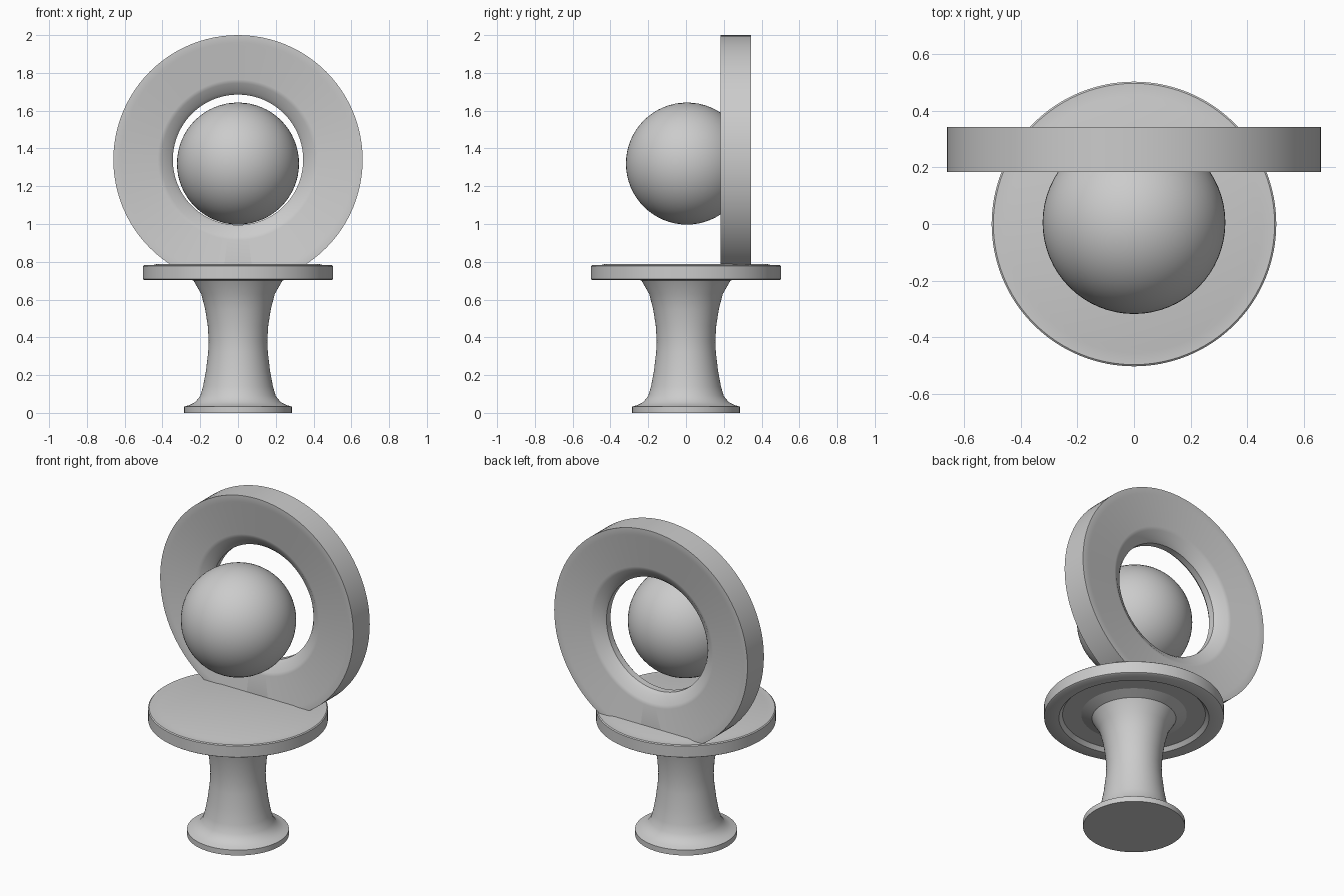
import bpy, bmesh, math
from mathutils import Matrix, Vector

if "Cube" in bpy.data.objects:
    bpy.data.objects.remove(bpy.data.objects["Cube"])

def lathe(name, profile, steps=96, closed=False, matrix=None, cut_z=None):
    """Spin an (r, z) profile about z, then optionally place it and trim its underside."""
    bm = bmesh.new()
    verts = [bm.verts.new((r, 0, z)) for r, z in profile]
    edges = [bm.edges.new(p) for p in zip(verts, verts[1:])]
    if closed:
        edges.append(bm.edges.new((verts[-1], verts[0])))
    bmesh.ops.spin(bm, geom=verts + edges, cent=(0, 0, 0), axis=(0, 0, 1),
                   angle=math.tau, steps=steps, use_merge=True)
    bmesh.ops.remove_doubles(bm, verts=bm.verts, dist=1e-5)
    if matrix:
        bm.transform(matrix)
    if cut_z is not None:
        res = bmesh.ops.bisect_plane(bm, geom=bm.verts[:] + bm.edges[:] + bm.faces[:],
                                     plane_co=(0, 0, cut_z), plane_no=(0, 0, -1), clear_outer=True)
        bmesh.ops.holes_fill(bm, edges=[e for e in bm.edges if e.is_boundary])
    bmesh.ops.recalc_face_normals(bm, faces=bm.faces)
    return finish(name, bm)

def finish(name, bm):
    me = bpy.data.meshes.new(name)
    bm.to_mesh(me)
    bm.free()
    ob = bpy.data.objects.new(name, me)
    bpy.context.collection.objects.link(ob)
    bpy.ops.object.select_all(action='DESELECT')
    ob.select_set(True)
    bpy.context.view_layer.objects.active = ob
    bpy.ops.object.shade_smooth_by_angle(angle=math.radians(35))
    return ob

# flared pedestal with a flat foot
lathe("pedestal", [(0, 0), (0.285, 0), (0.285, 0.033), (0.255, 0.042), (0.225, 0.058),
                   (0.20, 0.09), (0.185, 0.14), (0.17, 0.22), (0.158, 0.32), (0.155, 0.38),
                   (0.16, 0.46), (0.174, 0.55), (0.195, 0.63), (0.235, 0.70),
                   (0.30, 0.727), (0.30, 0.75), (0, 0.75)])

# round plate, recessed below, with a slightly raised centre on top
lathe("plate", [(0, 0.725), (0.40, 0.725), (0.42, 0.703), (0.495, 0.703), (0.503, 0.708),
                (0.503, 0.777), (0.497, 0.782), (0.455, 0.782), (0.435, 0.787), (0, 0.787)])

# upright ring: bevelled hole, faint rim on both faces, foot sunk into the plate
half = [(0.66, 0.08), (0.62, 0.08), (0.605, 0.075), (0.425, 0.075),
        (0.405, 0.068), (0.385, 0.052), (0.362, 0.04), (0.345, 0.02)]
ring_profile = half + [(r, -z) for r, z in reversed(half)]
lathe("ring", ring_profile, closed=True, cut_z=0.74,
      matrix=Matrix.Translation((0, 0.263, 1.34)) @ Matrix.Rotation(math.pi / 2, 4, 'X'))

# ball floating in front of the ring opening
bm = bmesh.new()
bmesh.ops.create_uvsphere(bm, u_segments=64, v_segments=32, radius=0.323,
                          matrix=Matrix.Translation((0, 0.005, 1.32)))
finish("ball", bm)
